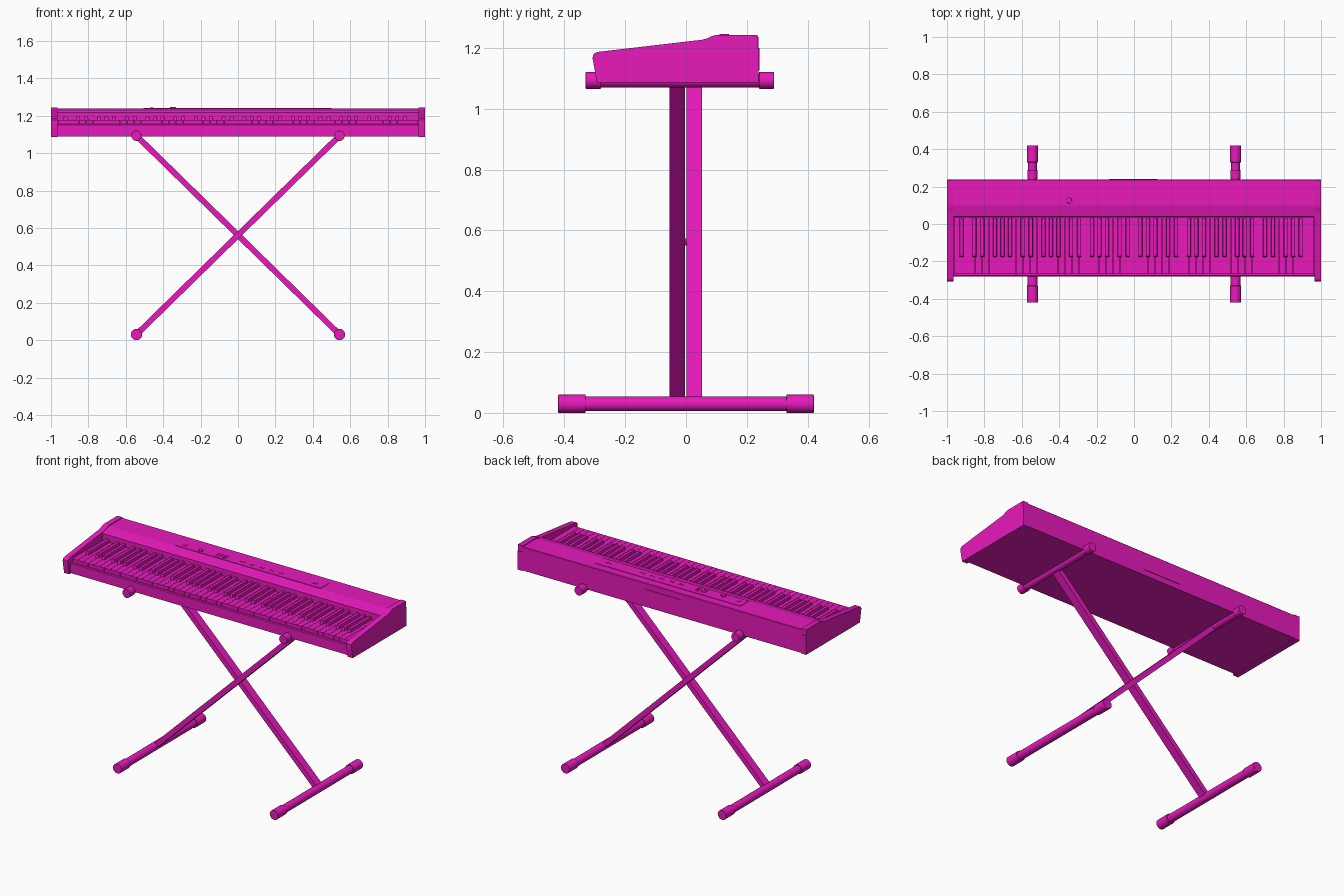
import bpy, bmesh, math
from mathutils import Matrix, Vector

if "Cube" in bpy.data.objects:
    bpy.data.objects.remove(bpy.data.objects["Cube"])

mat = bpy.data.materials.new("magenta")
mat.diffuse_color = (0.8, 0.01, 0.5, 1)
mat.use_nodes = True
mat.node_tree.nodes["Principled BSDF"].inputs["Base Color"].default_value = mat.diffuse_color


def finish(name, bm, smooth=False, bevel=0):
    bmesh.ops.recalc_face_normals(bm, faces=bm.faces)
    me = bpy.data.meshes.new(name)
    bm.to_mesh(me)
    bm.free()
    ob = bpy.data.objects.new(name, me)
    bpy.context.collection.objects.link(ob)
    me.materials.append(mat)
    if bevel:
        m = ob.modifiers.new("bevel", 'BEVEL')
        m.width, m.segments = bevel, 2
    if smooth:
        bpy.context.view_layer.objects.active = ob
        ob.select_set(True)
        bpy.ops.object.shade_smooth_by_angle(angle=math.radians(35))
        ob.select_set(False)
    return ob


def add_box(bm, x0, x1, y0, y1, z0, z1):
    m = Matrix.Translation(((x0 + x1) / 2, (y0 + y1) / 2, (z0 + z1) / 2))
    bmesh.ops.create_cube(bm, size=1, matrix=m @ Matrix.Diagonal((x1 - x0, y1 - y0, z1 - z0, 1)))


def add_rod(bm, x, z, r, y0, y1, segs=24):
    m = Matrix.Translation((x, (y0 + y1) / 2, z)) @ Matrix.Rotation(math.pi / 2, 4, 'X')
    bmesh.ops.create_cone(bm, cap_ends=True, segments=segs, radius1=r, radius2=r,
                          depth=y1 - y0, matrix=m)


def extrude_profile(name, pts, x0, x1, smooth=False):
    """Extrude a (y, z) outline along x."""
    bm = bmesh.new()
    f = bm.faces.new([bm.verts.new((x0, y, z)) for y, z in pts])
    r = bmesh.ops.extrude_face_region(bm, geom=[f])
    vs = [v for v in r["geom"] if isinstance(v, bmesh.types.BMVert)]
    bmesh.ops.translate(bm, verts=vs, vec=(x1 - x0, 0, 0))
    return finish(name, bm, smooth)


# Case: front key slip, key bed, control panel
extrude_profile("case", [
    (-0.28, 1.09), (-0.28, 1.15), (-0.276, 1.155), (-0.268, 1.155), (-0.268, 1.145),
    (0.037, 1.15), (0.037, 1.218), (0.043, 1.224), (0.10, 1.238), (0.235, 1.238),
    (0.238, 1.235), (0.238, 1.09)], -0.97, 0.97)

# End cheeks
cheek = [(-0.293, 1.087), (-0.307, 1.165), (-0.306, 1.176), (-0.30, 1.183), (-0.288, 1.187),
         (0.055, 1.227), (0.072, 1.232), (0.085, 1.239), (0.105, 1.243), (0.235, 1.243),
         (0.235, 1.204), (0.239, 1.204), (0.239, 1.087)]
for side, s in (("left", -1), ("right", 1)):
    extrude_profile(side + "_cheek", cheek, s * 0.965, s * 1.0, True)

# Keys: 52 white and 36 black, starting on A
W = 1.924 / 52
white, black = bmesh.new(), bmesh.new()
for i in range(52):
    x = -0.962 + i * W
    add_box(white, x + 0.0008, x + W - 0.0008, -0.267, 0.034, 1.149, 1.176)
    if i % 7 in (0, 2, 3, 5, 6) and i < 51:
        xc = x + W + {0: 0.003, 2: -0.003, 3: 0.003, 5: -0.003, 6: 0}[i % 7]
        add_box(black, xc - 0.0115, xc + 0.0115, -0.18, 0.034, 1.165, 1.195)
        black.verts.ensure_lookup_table()
        for v in black.verts[-8:]:
            if v.co.z > 1.18:
                v.co.x += 0.002 if v.co.x < xc else -0.002
                if v.co.y < -0.1:
                    v.co.y += 0.008
finish("white_keys", white)
finish("black_keys", black, bevel=0.002)

# Control plate and its buttons
bm = bmesh.new()
add_box(bm, -0.505, 0.50, 0.102, 0.185, 1.23, 1.2405)
finish("control_plate", bm)
bm = bmesh.new()
add_box(bm, -0.47, -0.452, 0.128, 0.146, 1.235, 1.243)
for x in (-0.225, -0.183):
    for y in (0.122, 0.138, 0.154):
        for dx in (-0.008, 0.008):
            add_box(bm, x + dx - 0.005, x + dx + 0.005, y - 0.005, y + 0.005, 1.235, 1.2425)
for x in (-0.065, 0.0, 0.07, 0.135, 0.20, 0.437):
    for dx in (-0.009, 0.009):
        add_box(bm, x + dx - 0.004, x + dx + 0.004, 0.131, 0.147, 1.235, 1.2425)
finish("panel_buttons", bm)
bm = bmesh.new()
bmesh.ops.create_cone(bm, cap_ends=True, segments=24, radius1=0.017, radius2=0.015, depth=0.012,
                      matrix=Matrix.Translation((-0.348, 0.126, 1.24)))
finish("volume_knob", bm, True)

# Rear connector plate
bm = bmesh.new()
add_box(bm, -0.13, 0.125, 0.23, 0.2415, 1.125, 1.2)
finish("connector_plate", bm)

# Stand: foot bars and support bars with end caps
for side, s in (("left", -1), ("right", 1)):
    for name, z, r, rc, y0, y1, cap in (("foot", 0.03, 0.0245, 0.03, -0.42, 0.42, 0.09),
                                        ("support", 1.093, 0.0225, 0.0275, -0.33, 0.29, 0.05)):
        bm = bmesh.new()
        add_rod(bm, s * 0.543, z, r, y0 + 0.01, y1 - 0.01)
        finish(f"{side}_{name}_bar", bm, True)
        bm = bmesh.new()
        add_rod(bm, s * 0.543, z, rc, y0, y0 + cap)
        add_rod(bm, s * 0.543, z, rc, y1 - cap, y1)
        finish(f"{side}_{name}_caps", bm, True, 0.002)

# Crossed legs and the pivot between them
for name, s, y0, y1 in (("front_leg", 1, -0.055, -0.004), ("rear_leg", -1, 0.002, 0.053)):
    d = Vector((s * 1.086, 0, 1.063))
    bm = bmesh.new()
    add_box(bm, -d.length / 2, d.length / 2, y0, y1, -0.0155, 0.0155)
    m = Matrix.Translation((0, 0, 0.5615)) @ Matrix.Rotation(-math.atan2(d.z, d.x), 4, 'Y')
    bmesh.ops.transform(bm, matrix=m, verts=bm.verts)
    finish(name, bm)
bm = bmesh.new()
add_rod(bm, 0, 0.5615, 0.012, -0.05, 0.05, 16)
finish("pivot", bm, True)
